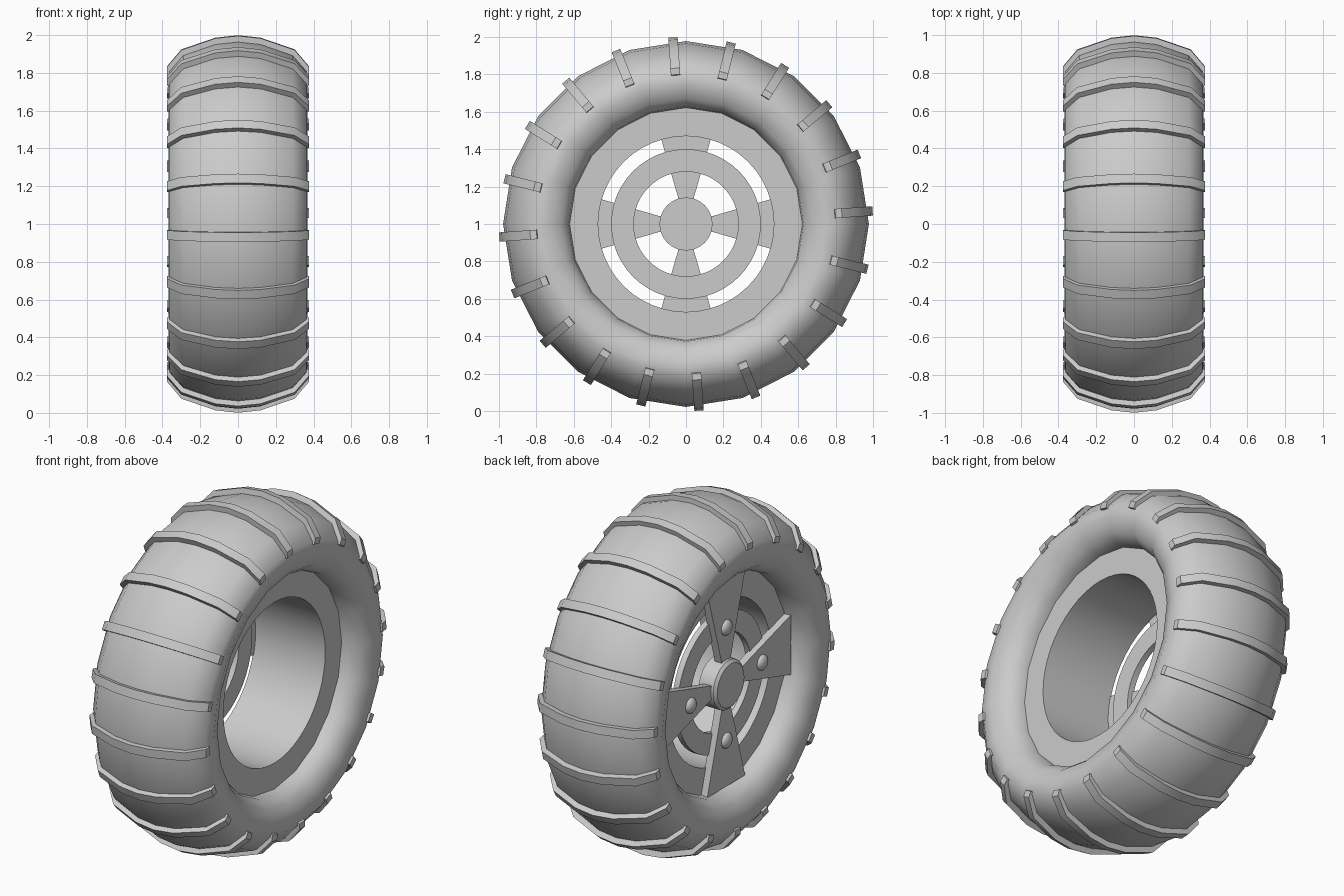
import bpy, bmesh
from math import sin, cos, pi, radians
from mathutils import Matrix, Vector

if "Cube" in bpy.data.objects:
    bpy.data.objects.remove(bpy.data.objects["Cube"])

CENTRE = Matrix.Translation((0, 0, 1))


def finish(name, bm, angle=None):
    """Turn a bmesh built around the axle into an object at wheel height."""
    bmesh.ops.recalc_face_normals(bm, faces=bm.faces)
    bm.transform(CENTRE)
    me = bpy.data.meshes.new(name)
    bm.to_mesh(me)
    bm.free()
    ob = bpy.data.objects.new(name, me)
    bpy.context.collection.objects.link(ob)
    if angle is not None:
        bpy.ops.object.select_all(action='DESELECT')
        bpy.context.view_layer.objects.active = ob
        ob.select_set(True)
        bpy.ops.object.shade_smooth_by_angle(angle=radians(angle))
    return ob


def lathe(name, profile, n, angle=35, closed=True):
    """Revolve (x, radius) points about the x axle."""
    bm = bmesh.new()
    rings = [[bm.verts.new((x, r * cos(2 * pi * k / n), r * sin(2 * pi * k / n)))
              for k in range(n)] for x, r in profile]
    pairs = list(zip(rings, rings[1:]))
    if closed:
        pairs.append((rings[-1], rings[0]))
    else:
        bm.faces.new(rings[0])
        bm.faces.new(rings[-1])
    for a, b in pairs:
        for k in range(n):
            j = (k + 1) % n
            bm.faces.new((a[k], a[j], b[j], b[k]))
    return finish(name, bm, angle)


def prism(bm, pts, offset, mat):
    """Extrude a closed polygon by offset, then place it with mat."""
    a = [bm.verts.new(mat @ Vector(p)) for p in pts]
    b = [bm.verts.new(mat @ (Vector(p) + Vector(offset))) for p in pts]
    bm.faces.new(a)
    bm.faces.new(b)
    for k in range(len(a)):
        j = (k + 1) % len(a)
        bm.faces.new((a[k], a[j], b[j], b[k]))


# Tyre: rounded low-poly carcass
half = [(0.12, 0.965), (0.29, 0.905), (0.363, 0.82), (0.368, 0.75),
        (0.335, 0.67), (0.28, 0.628), (0.22, 0.62)]
tyre = [(-x, r) for x, r in reversed(half)] + [(0, 0.978)] + half
lathe("tyre", tyre, 20, 60)

# Tread bars: 20 strips wrapped over the crown
outer = [(0.376, 0.80), (0.376, 0.835), (0.30, 0.925), (0.12, 0.987)]
inner = [(0.34, 0.79), (0.33, 0.82), (0.27, 0.87), (0.12, 0.93)]


def across(h, mid):
    return h + [(0, mid)] + [(-x, r) for x, r in reversed(h)]


bm = bmesh.new()
for k in range(20):
    mat = Matrix.Rotation(radians(4 + 18 * k), 4, 'X')
    o, i = across(outer, 1.0), across(inner, 0.94)
    for s in range(len(o) - 1):
        quad = [o[s], o[s + 1], i[s + 1], i[s]]
        prism(bm, [(x, r, -0.025) for x, r in quad], (0, 0, 0.05), mat)
bmesh.ops.remove_doubles(bm, verts=bm.verts, dist=0.0005)
# drop the internal walls between strip segments
seen = {}
for f in bm.faces:
    seen.setdefault(tuple(round(c, 3) for c in f.calc_center_median()), []).append(f)
walls = [f for f in bm.faces if all(len(e.link_faces) > 2 for e in f.edges)]
bmesh.ops.delete(bm, geom=walls, context='FACES')
finish("tread_bars", bm, 35)

# Rim: open barrel with a flange at each end
lathe("rim_barrel", [(0.235, 0.63), (0.235, 0.47), (-0.22, 0.47),
                     (-0.22, 0.63), (-0.19, 0.63), (-0.19, 0.49),
                     (0.205, 0.49), (0.205, 0.63)], 48)

# Spoke ring and hub on the outer (-x) side
lathe("spoke_ring", [(-0.19, 0.28), (-0.19, 0.40), (-0.225, 0.40), (-0.225, 0.28)], 48)
lathe("hub", [(-0.18, 0.142), (-0.275, 0.142), (-0.29, 0.125)], 24, 30, closed=False)

# Four wedge spokes
bm = bmesh.new()
for k in range(4):
    mat = Matrix.Rotation(k * pi / 2, 4, 'X')
    prism(bm, [(-0.215, 0.10, -0.03), (-0.215, 0.60, -0.175),
               (-0.215, 0.60, 0.175), (-0.215, 0.10, 0.03)], (-0.045, 0, 0), mat)
finish("spokes", bm)

# Domed bolts, one per spoke
bm = bmesh.new()
for k in range(4):
    mat = (Matrix.Rotation(k * pi / 2, 4, 'X') @ Matrix.Translation((-0.26, 0.33, 0))
           @ Matrix.Diagonal((0.6, 1, 1, 1)) @ Matrix.Rotation(pi / 2, 4, 'Y'))
    bmesh.ops.create_uvsphere(bm, u_segments=16, v_segments=10, radius=0.045, matrix=mat)
finish("bolts", bm, 60)
